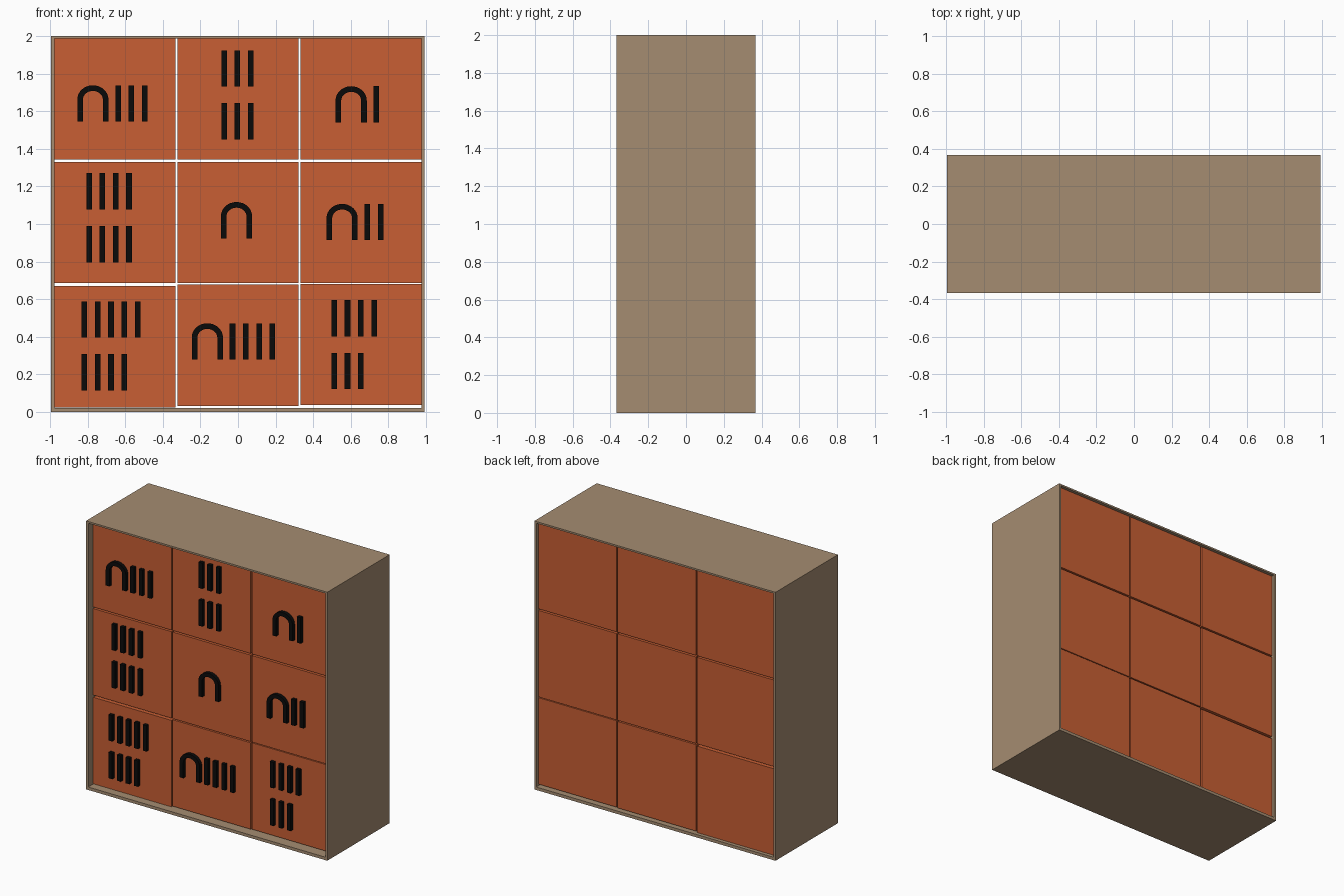
import bpy, bmesh, math

if "Cube" in bpy.data.objects:
    bpy.data.objects.remove(bpy.data.objects["Cube"])


def material(name, rgb):
    m = bpy.data.materials.new(name)
    m.diffuse_color = (*rgb, 1)
    m.use_nodes = True
    m.node_tree.nodes["Principled BSDF"].inputs["Base Color"].default_value = m.diffuse_color
    return m


TAN = material("tan_wood", (0.376, 0.262, 0.165))
ORANGE = material("burnt_orange", (0.577, 0.114, 0.034))
BLACK = material("black", (0.003, 0.003, 0.003))


def finish(name, bm, mat):
    bmesh.ops.recalc_face_normals(bm, faces=bm.faces)
    mesh = bpy.data.meshes.new(name)
    bm.to_mesh(mesh)
    bm.free()
    mesh.materials.append(mat)
    ob = bpy.data.objects.new(name, mesh)
    bpy.context.collection.objects.link(ob)
    return ob


def prism(bm, outline, y0, y1):
    """Extrude an (x, z) outline from y0 to y1."""
    face = bm.faces.new([bm.verts.new((x, y0, z)) for x, z in outline])
    ext = bmesh.ops.extrude_face_region(bm, geom=[face])["geom"]
    verts = [v for v in ext if isinstance(v, bmesh.types.BMVert)]
    bmesh.ops.translate(bm, verts=verts, vec=(0, y1 - y0, 0))


def rect(x0, x1, z0, z1):
    return [(x0, z0), (x1, z0), (x1, z1), (x0, z1)]


def box(name, x0, x1, z0, z1, y0, y1, mat):
    bm = bmesh.new()
    prism(bm, rect(x0, x1, z0, z1), y0, y1)
    return finish(name, bm, mat)


# Open case: four boards, no front or back
D = 0.367
box("case_left", -0.995, -0.977, 0.0, 2.0, -D, D, TAN)
box("case_right", 0.977, 0.993, 0.0, 2.0, -D, D, TAN)
box("case_bottom", -0.977, 0.977, 0.0, 0.022, -D, D, TAN)
box("case_top", -0.977, 0.977, 1.987, 2.0, -D, D, TAN)

# Nine blocks with narrow see-through gaps
FRONT, BACK, S = -0.31, 0.345, 0.644
columns = (-0.976, -0.322, 0.332)
rows = ((0.025, 0.033, 0.036), (0.686, 0.686, 0.686), (1.342, 1.342, 1.342))
for r, bottoms in enumerate(rows):
    for c, z in enumerate(bottoms):
        x = columns[c]
        box(f"block_{r}_{c}", x, x + S, z, z + S, FRONT, BACK, ORANGE)

# Raised marks on the block fronts
Y0, Y1 = FRONT - 0.026, FRONT + 0.005
BAR, STEP, H, AW, AT = 0.030, 0.0707, 0.193, 0.166, 0.030


def bars(bm, x, top, count):
    for i in range(count):
        a = x + i * STEP
        prism(bm, rect(a, a + BAR, top - H, top), Y0, Y1)


def arch(bm, x, top):
    cx, ro = x + AW / 2, AW / 2
    rise = 0.076
    zc = top - rise
    angles = [math.pi * i / 16 for i in range(17)]
    outer = [(cx + ro * math.cos(a), zc + rise * math.sin(a)) for a in angles]
    inner = [(cx + (ro - AT) * math.cos(a), zc + (rise - AT) * math.sin(a)) for a in angles]
    b = top - H
    outline = [(x + AW, b)] + outer + [(x, b), (x + AT, b)] + inner[::-1] + [(x + AW - AT, b)]
    prism(bm, outline, Y0, Y1)


# (name, left x, top z, has arch, bars in first row, bars in second row)
marks = [
    ("top_left", -0.855, 1.738, True, 3, 0),
    ("top_middle", -0.089, 1.924, False, 3, 3),
    ("top_right", 0.519, 1.733, True, 1, 0),
    ("middle_left", -0.807, 1.270, False, 4, 4),
    ("middle_middle", -0.091, 1.117, True, 0, 0),
    ("middle_right", 0.471, 1.107, True, 2, 0),
    ("bottom_left", -0.832, 0.589, False, 5, 4),
    ("bottom_middle", -0.246, 0.472, True, 4, 0),
    ("bottom_right", 0.497, 0.595, False, 4, 3),
]
for name, x, top, has_arch, first, second in marks:
    bm = bmesh.new()
    if has_arch:
        arch(bm, x, top)
        bars(bm, x + 0.202, top, first)
    else:
        bars(bm, x, top, first)
        bars(bm, x, top - 0.281, second)
    finish("mark_" + name, bm, BLACK)
